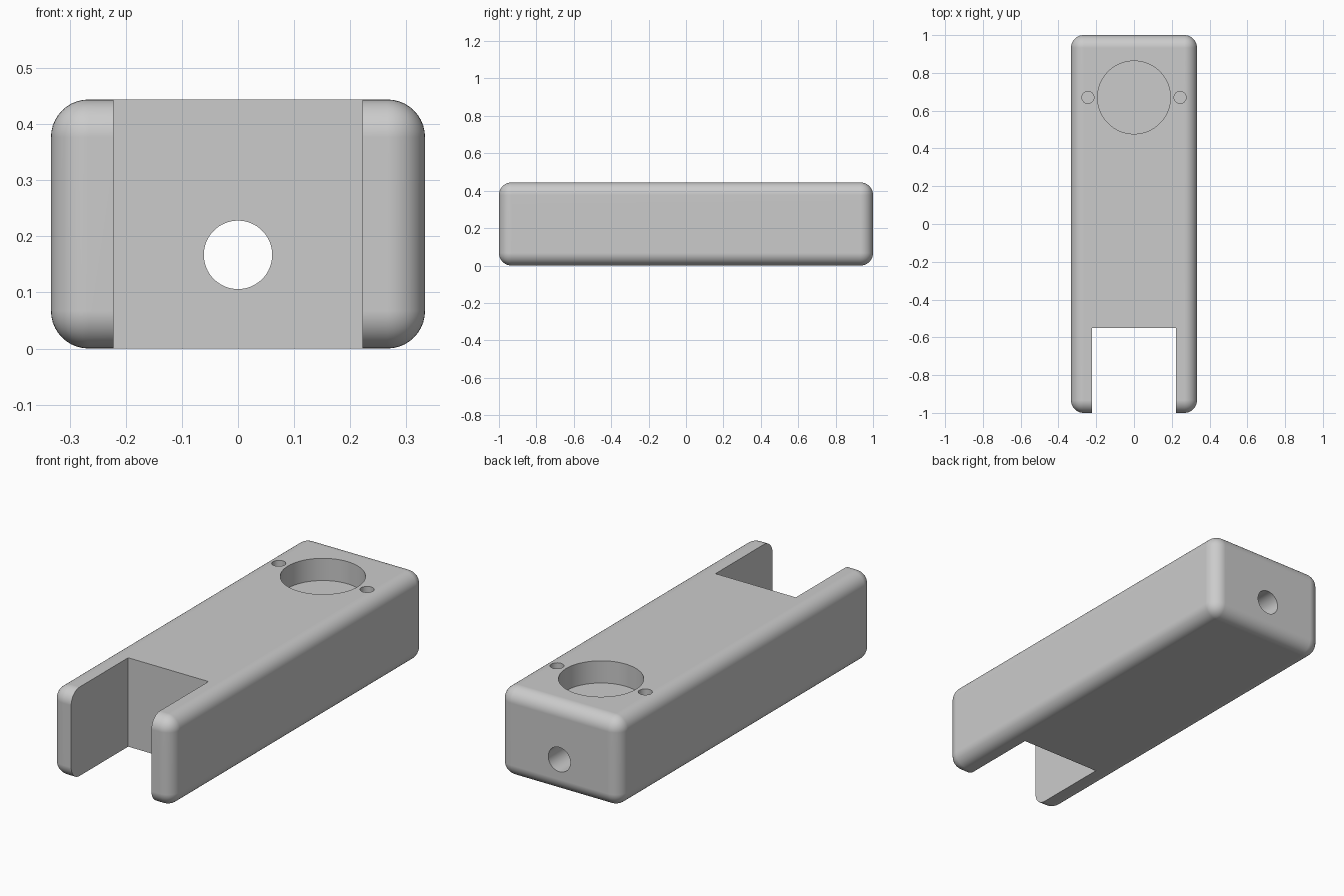
import bpy
import math

cube = bpy.data.objects.get("Cube")
if cube:
    bpy.data.objects.remove(cube, do_unlink=True)

LENGTH, WIDTH, HEIGHT = 2.0, 0.667, 0.444
ROUNDING = 0.067
POCKET_Y, POCKET_DEPTH = 0.67, 0.111

grey = bpy.data.materials.new("plain grey")
grey.use_nodes = True
colour = (0.6, 0.6, 0.6, 1)
grey.diffuse_color = colour
grey.node_tree.nodes["Principled BSDF"].inputs["Base Color"].default_value = colour


def finish(name):
    obj = bpy.context.object
    obj.name = name
    obj.data.materials.append(grey)
    bpy.ops.object.transform_apply(location=False, rotation=True, scale=True)
    return obj


def box(name, centre, size):
    bpy.ops.mesh.primitive_cube_add(size=1, location=centre)
    bpy.context.object.scale = size
    return finish(name)


def cylinder(name, centre, radius, depth, rotation=(0, 0, 0), sides=64):
    bpy.ops.mesh.primitive_cylinder_add(vertices=sides, radius=radius, depth=depth,
                                        location=centre, rotation=rotation)
    return finish(name)


def apply(obj, modifier):
    bpy.ops.object.select_all(action="DESELECT")
    obj.select_set(True)
    bpy.context.view_layer.objects.active = obj
    bpy.ops.object.modifier_apply(modifier=modifier.name)


# Rounded block
body = box("handle_body", (0, 0, HEIGHT / 2), (WIDTH, LENGTH, HEIGHT))
bevel = body.modifiers.new("rounding", "BEVEL")
bevel.width = ROUNDING
bevel.segments = 10
bevel.limit_method = "NONE"
apply(body, bevel)

# Front slot, lengthwise bore, round top pocket and its two screw holes
cutters = [
    box("slot_cutter", (0, -1.05, HEIGHT / 2), (0.444, 1.0, 1.0)),
    cylinder("bore_cutter", (0, 0, 0.167), 0.061, 3, (math.pi / 2, 0, 0)),
    cylinder("pocket_cutter", (0, POCKET_Y, HEIGHT), 0.193, 2 * POCKET_DEPTH, sides=96),
]
for side in (-1, 1):
    cutters.append(cylinder("screw_hole_cutter", (side * 0.244, POCKET_Y, HEIGHT),
                            0.032, 2 * POCKET_DEPTH, sides=32))

for cutter in cutters:
    cut = body.modifiers.new("cut", "BOOLEAN")
    cut.operation = "DIFFERENCE"
    cut.solver = "EXACT"
    cut.object = cutter
    apply(body, cut)
    bpy.data.objects.remove(cutter, do_unlink=True)

# Smooth rounds and bores with crisp cut edges
bpy.ops.object.shade_smooth_by_angle(angle=math.radians(30))
normals = body.modifiers.new("flat faces", "WEIGHTED_NORMAL")
normals.keep_sharp = True
